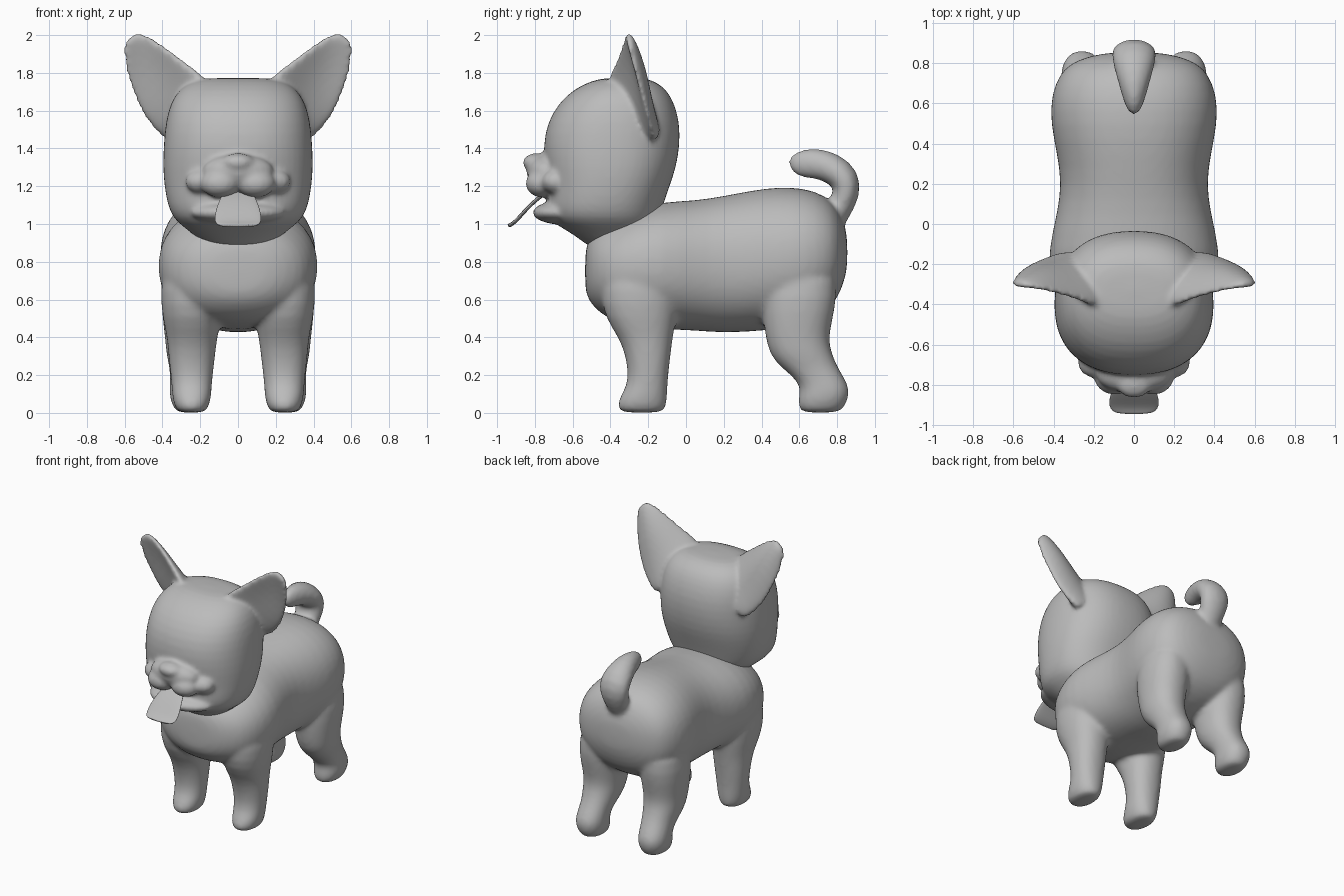
import bpy, bmesh, math
from mathutils import Vector as V

grey = bpy.data.materials.new("plain grey")
grey.diffuse_color = (0.5, 0.5, 0.5, 1)
X, Y, Z = V((1, 0, 0)), V((0, 1, 0)), V((0, 0, 1))


def ring(c, u, v, n=2.0, cup=0.0, count=28):
    """Superellipse around c with half axes u and v, optionally bowed along v."""
    pts = []
    for i in range(count):
        a = 2 * math.pi * i / count
        p, q = math.cos(a), math.sin(a)
        p = math.copysign(abs(p) ** (2 / n), p)
        q = math.copysign(abs(q) ** (2 / n), q)
        pts.append(V(c) + u * p + v * q + v.normalized() * cup * (1 - p * p))
    return pts


def loft(bm, rings):
    """Skin a row of rings and close both ends."""
    vs = [[bm.verts.new(p) for p in r] for r in rings]
    n = len(vs[0])
    for a, b in zip(vs, vs[1:]):
        for i in range(n):
            j = (i + 1) % n
            bm.faces.new((a[i], a[j], b[j], b[i]))
    bm.faces.new(vs[0])
    bm.faces.new(vs[-1])


def ball(bm, c, r):
    """Ellipsoid with centre c and radii r."""
    loft(bm, [ring((c[0], c[1], c[2] - r[2] * math.cos(t)), X * r[0] * math.sin(t), Y * r[1] * math.sin(t))
              for t in [math.pi * (0.03 + 0.94 * k / 14) for k in range(15)]])


def finish(name, bm, voxel=0, smooth=0):
    bmesh.ops.recalc_face_normals(bm, faces=bm.faces)
    me = bpy.data.meshes.new(name)
    bm.to_mesh(me)
    bm.free()
    ob = bpy.data.objects.new(name, me)
    bpy.context.collection.objects.link(ob)
    me.materials.append(grey)
    sub = ob.modifiers.new("round", 'SUBSURF')
    sub.levels = sub.render_levels = 1
    if voxel:
        rm = ob.modifiers.new("fuse", 'REMESH')
        rm.mode, rm.voxel_size, rm.use_smooth_shade = 'VOXEL', voxel, True
        sm = ob.modifiers.new("soften", 'SMOOTH')
        sm.factor, sm.iterations = 0.5, smooth
    for p in me.polygons:
        p.use_smooth = True
    return ob


# Body: torso as (y, bottom, top, half width)
body = bmesh.new()
torso = [(-.535, .66, .84, .10), (-.52, .60, .92, .21), (-.47, .54, .98, .31), (-.40, .49, 1.02, .375),
         (-.28, .46, 1.08, .42), (-.13, .44, 1.12, .43), (.05, .435, 1.125, .385), (.20, .42, 1.15, .362),
         (.35, .43, 1.18, .385), (.50, .44, 1.20, .418), (.64, .47, 1.19, .415), (.74, .53, 1.15, .375),
         (.80, .60, 1.09, .32), (.84, .70, 1.0, .21), (.855, .78, .92, .09)]
loft(body, [ring((0, y, (b + t) / 2), X * w, Z * (t - b) / 2, 2.25) for y, b, t, w in torso])

# Legs as (z, front y, back y, centre x, half width)
front_leg = [(0, -.34, -.13, .245, .065), (.02, -.362, -.108, .245, .085), (.07, -.36, -.10, .245, .102),
             (.13, -.32, -.098, .245, .106), (.20, -.305, -.094, .245, .112), (.30, -.32, -.082, .245, .124),
             (.40, -.355, -.07, .242, .133), (.50, -.43, -.05, .245, .155), (.65, -.46, -.04, .25, .165),
             (.80, -.43, -.06, .25, .14)]
hind_leg = [(0, .62, .80, .255, .06), (.02, .595, .835, .255, .085), (.08, .592, .862, .258, .105),
            (.13, .61, .867, .258, .105), (.19, .57, .835, .255, .105), (.25, .49, .80, .25, .115),
            (.31, .445, .775, .25, .13), (.38, .425, .755, .248, .137), (.47, .41, .77, .248, .148),
            (.60, .40, .80, .25, .16), (.80, .43, .80, .24, .15)]
for leg in (front_leg, hind_leg):
    for s in (-1, 1):
        loft(body, [ring((s * x, (a + b) / 2, z), X * w, Y * (b - a) / 2, 2.2) for z, a, b, x, w in leg])

# Curled tail as (y, z, in-plane radius, half width)
tail = [(.74, .95, .07, .08), (.80, 1.06, .066, .085), (.855, 1.16, .074, .108), (.848, 1.24, .084, .115),
        (.77, 1.30, .084, .098), (.69, 1.322, .082, .075), (.61, 1.32, .075, .052), (.57, 1.31, .055, .035),
        (.548, 1.30, .03, .015)]
rings = []
for i, (y, z, r, w) in enumerate(tail):
    a, b = tail[max(i - 1, 0)], tail[min(i + 1, len(tail) - 1)]
    d = V((0, b[0] - a[0], b[1] - a[1])).normalized()
    rings.append(ring((0, y, z), X * w, X.cross(d) * r))
loft(body, rings)
finish("body", body, 0.016, 8)

# Head: skull as (z, front y, back y, half width)
head = bmesh.new()
skull = [(.86, -.50, -.25, .14), (.93, -.57, -.20, .22), (.985, -.67, -.16, .29), (1.03, -.73, -.14, .345),
         (1.10, -.74, -.12, .375), (1.20, -.735, -.085, .392), (1.30, -.75, -.05, .40), (1.42, -.758, -.03, .396),
         (1.54, -.735, -.032, .385), (1.64, -.675, -.06, .36), (1.71, -.60, -.10, .315), (1.755, -.51, -.16, .25),
         (1.775, -.43, -.23, .17)]
loft(head, [ring((0, (a + b) / 2, z), X * w, Y * (b - a) / 2, 2.35) for z, a, b, w in skull])

# Muzzle, nose, lips and chin
ball(head, (0, -.745, 1.28), (.19, .10, .09))
ball(head, (0, -.79, 1.325), (.09, .075, .05))
for s in (-1, 1):
    ball(head, (s * .095, -.76, 1.215), (.105, .09, .075))
    ball(head, (s * .19, -.69, 1.225), (.09, .075, .065))
ball(head, (0, -.64, 1.06), (.26, .175, .065))

# Ears as (inner edge, outer edge, half thickness, bow)
ear = [((.10, -.42, 1.66), (.33, -.14, 1.42), .09, .02), ((.17, -.41, 1.77), (.405, -.16, 1.46), .06, .04),
       ((.27, -.375, 1.85), (.505, -.20, 1.57), .042, .05), ((.37, -.345, 1.925), (.565, -.235, 1.71), .034, .045),
       ((.45, -.325, 1.985), (.60, -.275, 1.84), .028, .03), ((.51, -.31, 2.01), (.608, -.295, 1.92), .024, .012),
       ((.545, -.305, 2.012), (.60, -.30, 1.97), .018, 0)]
for s in (-1, 1):
    rings = []
    for i, (a, b, t, cup) in enumerate(ear):
        a, b = V(a), V(b)
        u = (b - a) / 2
        grow = V((.55, .05, .6))
        n = u.cross(grow).normalized()
        if n.y < 0:
            n = -n
        rings.append([V((p.x * s, p.y, p.z)) for p in ring((a + b) / 2, u, n * t, 2, cup)])
    loft(head, rings)
finish("head", head, 0.014, 6)

# Tongue as (y, z, half width)
tongue = bmesh.new()
strip = [(-.70, 1.19, .07), (-.76, 1.155, .085), (-.82, 1.105, .108), (-.87, 1.05, .124), (-.905, 1.01, .124),
         (-.93, .995, .11), (-.942, .988, .075)]
loft(tongue, [ring((0, y, z), X * w, V((0, -.6, .8)) * .01, 2.6) for y, z, w in strip])
finish("tongue", tongue)
